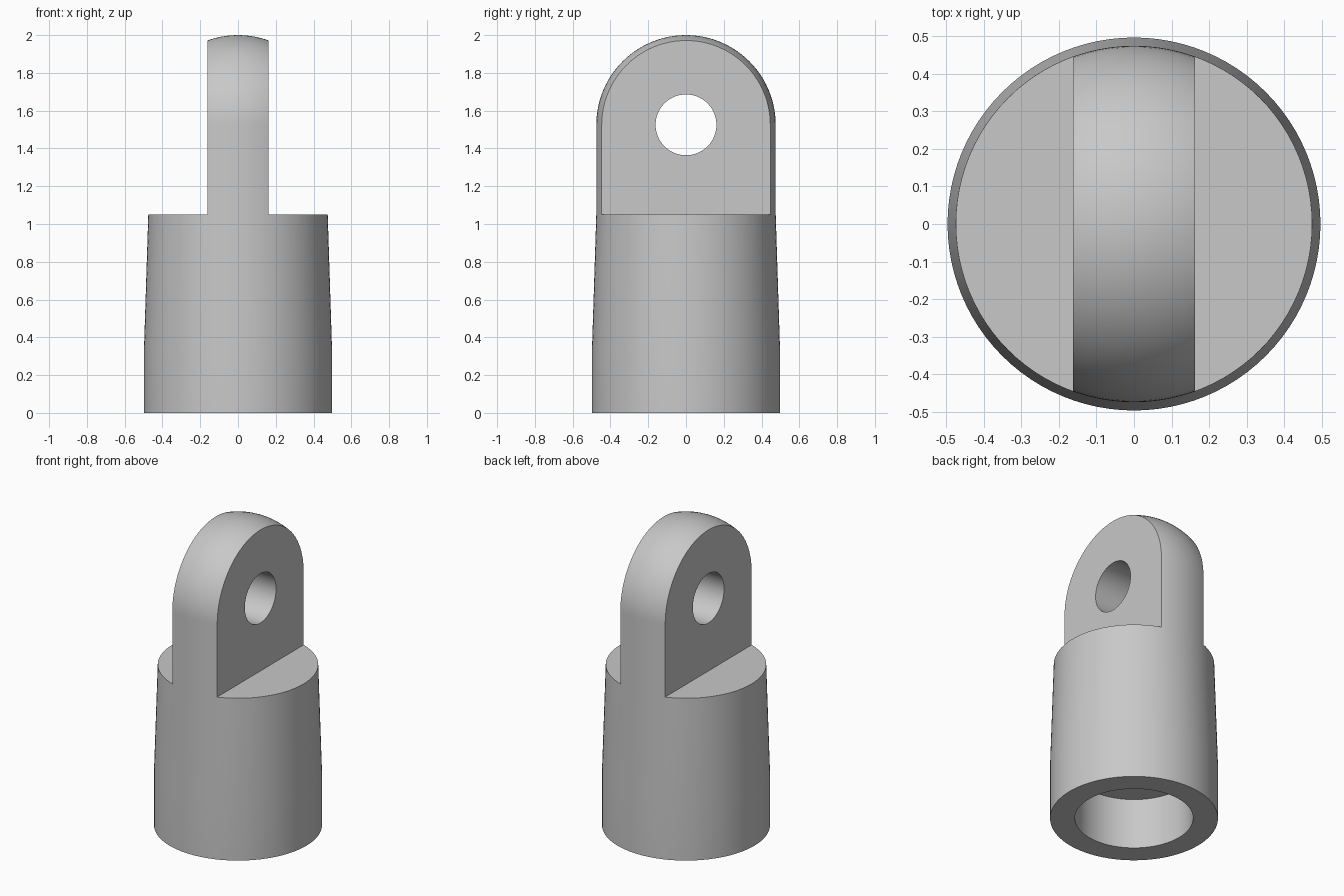
import bpy, bmesh, math
from mathutils import Matrix

old = bpy.data.objects.get("Cube")
if old:
    bpy.data.objects.remove(old, do_unlink=True)

BASE_R, NECK_R, BORE_R = 0.497, 0.475, 0.35
BORE_DEPTH, TAPER_Z, SHOULDER_Z, EYE_Z = 0.33, 0.36, 1.05, 1.525
TAB_HALF, EYE_R = 0.162, 0.161

grey = bpy.data.materials.new("plain grey")
grey.use_nodes = True
colour = (0.58, 0.58, 0.58, 1)
grey.diffuse_color = colour
grey.node_tree.nodes["Principled BSDF"].inputs["Base Color"].default_value = colour


def make_object(name, bm):
    bmesh.ops.recalc_face_normals(bm, faces=bm.faces)
    mesh = bpy.data.meshes.new(name)
    bm.to_mesh(mesh)
    bm.free()
    mesh.materials.append(grey)
    obj = bpy.data.objects.new(name, mesh)
    bpy.context.collection.objects.link(obj)
    return obj


def lathe(name, profile, steps=96):
    bm = bmesh.new()
    verts = [bm.verts.new((r, 0, z)) for r, z in profile]
    edges = [bm.edges.new(pair) for pair in zip(verts, verts[1:])]
    bmesh.ops.spin(bm, geom=verts + edges, cent=(0, 0, 0), axis=(0, 0, 1),
                   angle=math.tau, steps=steps)
    bmesh.ops.remove_doubles(bm, verts=bm.verts, dist=1e-5)
    return make_object(name, bm)


def cut(target, cutter):
    mod = target.modifiers.new("cut", "BOOLEAN")
    mod.operation = "DIFFERENCE"
    mod.solver = "EXACT"
    mod.object = cutter
    cutter.hide_render = True
    bpy.context.view_layer.objects.active = target
    bpy.ops.object.modifier_apply(modifier=mod.name)
    bpy.data.objects.remove(cutter, do_unlink=True)


# Round socket with a blind bore, tapered sleeve and domed top
profile = [(0, BORE_DEPTH), (BORE_R, BORE_DEPTH), (BORE_R, 0), (BASE_R, 0),
           (BASE_R, TAPER_Z), (NECK_R, SHOULDER_Z)]
DOME_STEPS = 24
for i in range(DOME_STEPS):
    a = math.pi / 2 * i / DOME_STEPS
    profile.append((NECK_R * math.cos(a), EYE_Z + NECK_R * math.sin(a)))
profile.append((0, EYE_Z + NECK_R))
fitting = lathe("eye_end_fitting", profile)

# Flat flanks of the tab, leaving a shoulder on each side
for side in (-1, 1):
    bm = bmesh.new()
    bmesh.ops.create_cube(bm, size=1, matrix=Matrix.Translation(
        (side * (TAB_HALF + 0.5), 0, SHOULDER_Z + 1)) @ Matrix.Diagonal((1, 2, 2, 1)))
    cut(fitting, make_object("flank_cutter", bm))

# Pin hole through the tab
bm = bmesh.new()
bmesh.ops.create_cone(bm, cap_ends=True, segments=64, radius1=EYE_R, radius2=EYE_R,
                      depth=1, matrix=Matrix.Translation((0, 0, EYE_Z))
                      @ Matrix.Rotation(math.pi / 2, 4, "Y"))
cut(fitting, make_object("pin_hole_cutter", bm))

# Smooth curved surfaces, crisp machined edges
bpy.ops.object.select_all(action="DESELECT")
fitting.select_set(True)
bpy.context.view_layer.objects.active = fitting
bpy.ops.object.shade_smooth_by_angle(angle=math.radians(30))
